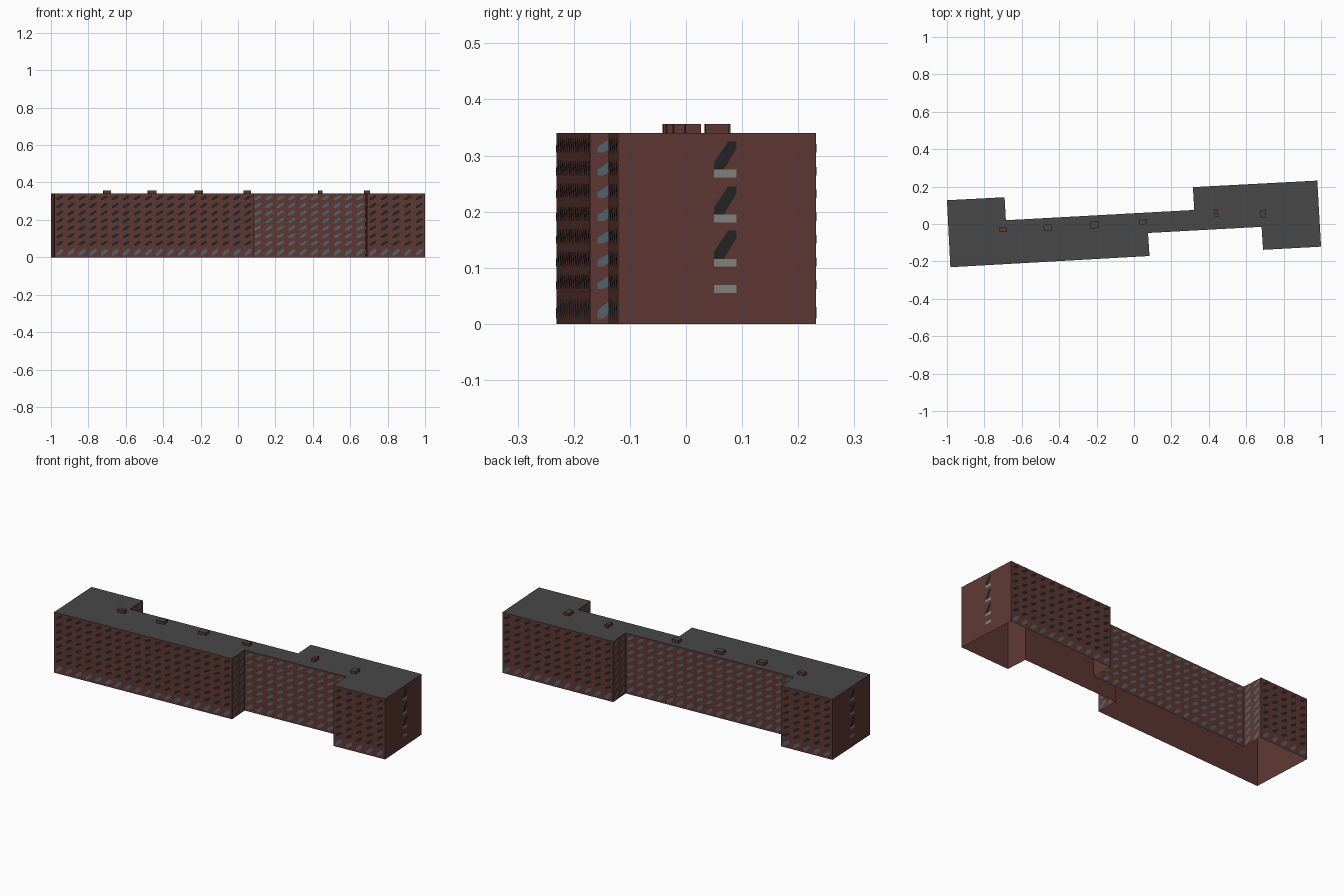
import bpy, bmesh, math
from mathutils import Vector

if "Cube" in bpy.data.objects:
    bpy.data.objects.remove(bpy.data.objects["Cube"])

H = 0.34      # eaves height
OFF = 0.0012  # how far glazing sits proud of the wall
TILT = math.radians(3.2)


def material(name, rgb):
    m = bpy.data.materials.new(name)
    m.diffuse_color = (*rgb, 1)
    m.use_nodes = True
    m.node_tree.nodes["Principled BSDF"].inputs["Base Color"].default_value = m.diffuse_color
    return m


BRICK = material("brick", (0.115, 0.04, 0.033))
ROOF = material("roofing", (0.065, 0.065, 0.066))
DARK = material("dark_glass", (0.018, 0.018, 0.019))
BLUE = material("blue_glass", (0.09, 0.125, 0.15))
STONE = material("stone", (0.23, 0.22, 0.20))


def finish(name, bm, *mats):
    me = bpy.data.meshes.new(name)
    bm.to_mesh(me)
    bm.free()
    for m in mats:
        me.materials.append(m)
    ob = bpy.data.objects.new(name, me)
    bpy.context.collection.objects.link(ob)
    return ob


# Footprint, anticlockwise: (corner x, corner y, kind of wall starting there)
plan = [(-0.982, -0.231, "main"), (0.083, -0.171, "recess"),
        (0.075, -0.048, "recess"), (0.682, -0.015, "recess"),
        (0.69, -0.138, "main"), (1.0, -0.121, "end"),
        (0.98, 0.232, "main"), (0.315, 0.197, "recess"),
        (0.322, 0.075, "recess"), (-0.685, 0.02, "recess"),
        (-0.692, 0.143, "main"), (-1.0, 0.127, "end")]
corners = [Vector((x, y, 0)) for x, y, _ in plan]
up = Vector((0, 0, H))

# Brick walls: open shell with no floor
bm = bmesh.new()
low = [bm.verts.new(c) for c in corners]
top = [bm.verts.new(c + up) for c in corners]
for i in range(len(plan)):
    j = (i + 1) % len(plan)
    bm.faces.new((low[i], low[j], top[j], top[i]))
finish("brick_walls", bm, BRICK)

# Flat roof
bm = bmesh.new()
bm.faces.new([bm.verts.new(c + up) for c in corners])
finish("flat_roof", bm, ROOF)

# Glazing collectors
windows, stairs = bmesh.new(), bmesh.new()


def panel(bm, a, d, pts, mat):
    """Flat panel on the wall starting at a along d, from (u, z) points."""
    n = Vector((d.y, -d.x, 0)) * OFF
    f = bm.faces.new([bm.verts.new(a + d * u + n + Vector((0, 0, z))) for u, z in pts])
    f.material_index = mat


for i, (_, _, kind) in enumerate(plan):
    a, b = corners[i], corners[(i + 1) % len(plan)]
    d = (b - a).normalized()
    length = (b - a).length
    if kind == "end":
        # Tall stair windows with stone panels below, on each gable
        l, r = 0.171, 0.211
        for z in (0.055, 0.102, 0.181, 0.261):
            panel(stairs, a, d, [(l, z), (r, z), (r, z + 0.014), (l, z + 0.014)], 1)
        for z in (0.116, 0.195, 0.275):
            panel(stairs, a, d, [(l, z), (l + 0.018, z), (r, z + 0.037),
                                 (r, z + 0.05), (r - 0.015, z + 0.05), (l, z + 0.012)], 0)
        continue
    # Regular bays: eight floors of slanted glass panes
    cols = max(2, round(length / 0.06))
    step = length / cols
    w = 0.036
    for c in range(cols):
        l = (c + 0.5) * step - w / 2
        r = l + w
        for floor in range(8):
            z, h = (0.01, 0.034) if floor == 0 else (0.062 + 0.0405 * (floor - 1), 0.026)
            mat = 1 if floor == 0 or kind == "recess" else 0
            panel(windows, a, d, [(l, z), (l + w * 0.3, z), (r, z + h * 0.6),
                                  (r, z + h), (r - w * 0.3, z + h), (l, z + h * 0.4)], mat)
finish("windows", windows, DARK, BLUE)
finish("stair_windows", stairs, DARK, STONE)

# Rooftop vents: (x, y, width, depth, top material)
vents = [(-0.70, -0.030, 0.042, 0.022, BRICK), (-0.46, -0.019, 0.045, 0.032, ROOF),
         (-0.21, -0.005, 0.045, 0.036, ROOF), (0.05, 0.012, 0.040, 0.028, ROOF),
         (0.44, 0.058, 0.020, 0.042, BRICK), (0.69, 0.055, 0.030, 0.042, ROOF)]
for k, (x, y, w, dep, lid) in enumerate(vents):
    bm = bmesh.new()
    bmesh.ops.create_cube(bm, size=1)
    bmesh.ops.scale(bm, vec=(w, dep, 0.016), verts=bm.verts)
    for f in bm.faces:
        f.material_index = int(f.normal.z > 0.5)
    ob = finish(f"roof_vent_{k + 1}", bm, BRICK, lid)
    ob.location = (x, y, H + 0.008)
    ob.rotation_euler.z = TILT
